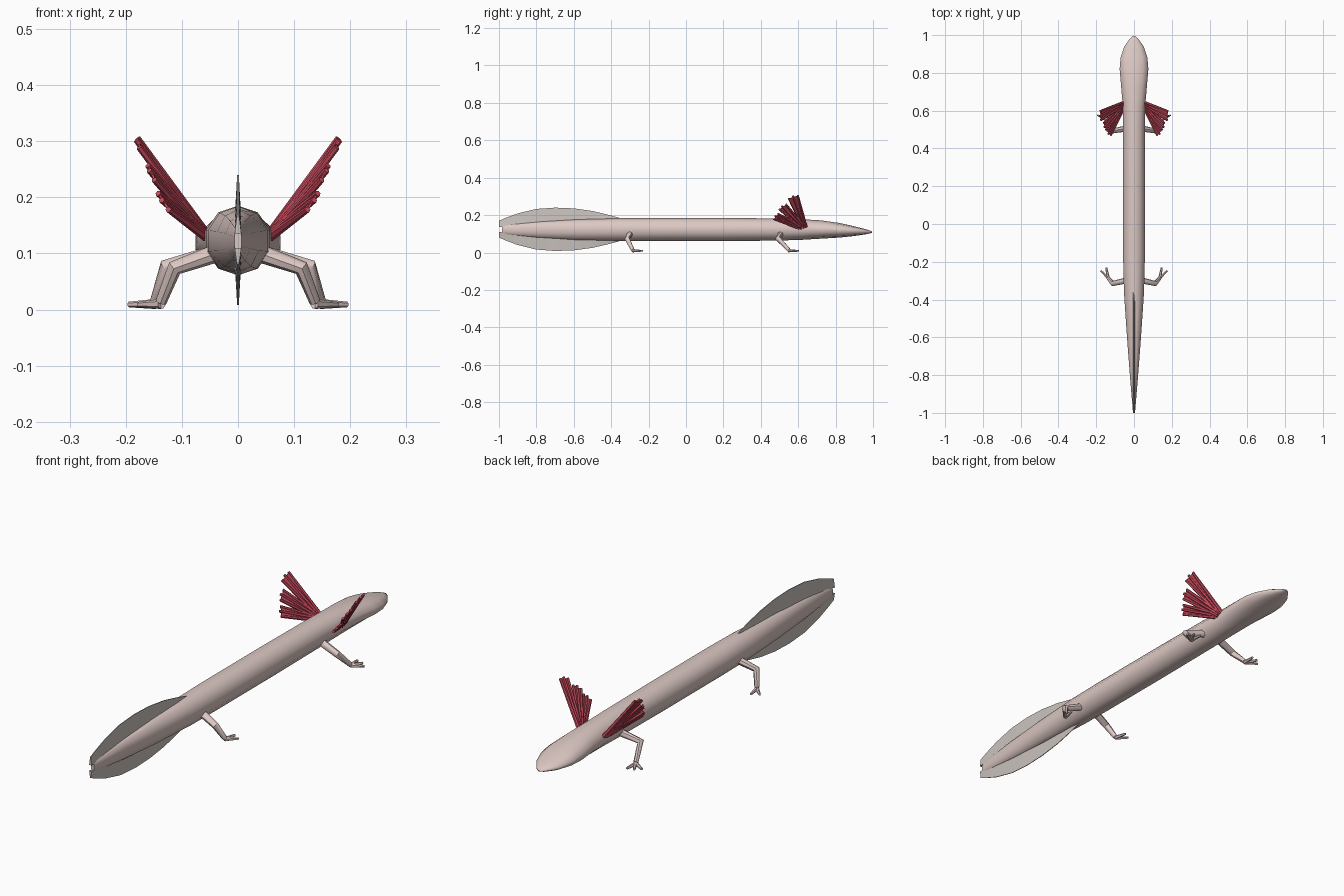
import bpy, bmesh
from math import cos, sin, pi, radians
from mathutils import Vector

if "Cube" in bpy.data.objects:
    bpy.data.objects.remove(bpy.data.objects["Cube"])


def material(name, rgb):
    m = bpy.data.materials.new(name)
    m.diffuse_color = (*rgb, 1)
    m.use_nodes = True
    m.node_tree.nodes["Principled BSDF"].inputs["Base Color"].default_value = m.diffuse_color
    return m


SKIN = material("pale_skin", (0.72, 0.58, 0.55))
FIN = material("fin_skin", (0.60, 0.55, 0.52))
RED = material("gill_red", (0.58, 0.07, 0.11))


def finish(name, bm, mat, angle=45):
    bmesh.ops.recalc_face_normals(bm, faces=bm.faces)
    me = bpy.data.meshes.new(name)
    bm.to_mesh(me)
    bm.free()
    ob = bpy.data.objects.new(name, me)
    bpy.context.collection.objects.link(ob)
    me.materials.append(mat)
    bpy.ops.object.select_all(action='DESELECT')
    ob.select_set(True)
    bpy.context.view_layer.objects.active = ob
    bpy.ops.object.shade_smooth_by_angle(angle=radians(angle))
    return ob


def skin_rings(bm, rings):
    """Bridge a list of vertex-position rings and cap both ends."""
    vs = [[bm.verts.new(p) for p in r] for r in rings]
    n = len(vs[0])
    for a, b in zip(vs, vs[1:]):
        for i in range(n):
            j = (i + 1) % n
            bm.faces.new((a[i], a[j], b[j], b[i]))
    bm.faces.new(vs[0])
    bm.faces.new(vs[-1])


def tube(bm, pts, radii, n=8):
    """Tapered tube through points, with mitred joints."""
    pts = [Vector(p) for p in pts]
    rings = []
    for i, p in enumerate(pts):
        d = (pts[min(i + 1, len(pts) - 1)] - pts[max(i - 1, 0)]).normalized()
        ref = Vector((0, 1, 0)) if abs(d.y) < 0.8 else Vector((0, 0, 1))
        u = d.cross(ref).normalized()
        v = d.cross(u)
        rings.append([p + radii[i] * (cos(2 * pi * k / n) * u + sin(2 * pi * k / n) * v)
                      for k in range(n)])
    skin_rings(bm, rings)


# Body: y, half width, bottom z, top z
body = [(-0.985, 0.007, 0.095, 0.148), (-0.8, 0.023, 0.078, 0.166), (-0.6, 0.039, 0.066, 0.178),
        (-0.36, 0.056, 0.061, 0.184), (-0.2, 0.060, 0.061, 0.185), (0.2, 0.060, 0.061, 0.185),
        (0.5, 0.060, 0.064, 0.182), (0.62, 0.062, 0.068, 0.178), (0.72, 0.071, 0.074, 0.172),
        (0.82, 0.080, 0.080, 0.158), (0.88, 0.075, 0.086, 0.145), (0.94, 0.054, 0.094, 0.130),
        (0.98, 0.024, 0.101, 0.119), (0.995, 0.008, 0.106, 0.112)]
bm = bmesh.new()
N = 10
skin_rings(bm, [[(w * sin(2 * pi * k / N), y, (lo + hi) / 2 + (hi - lo) / 2 * cos(2 * pi * k / N))
                 for k in range(N)] for y, w, lo, hi in body])
finish("body", bm, SKIN, 60)

# Tail fins: y, root z, edge z; lower fin reflects the upper one
fin = [(-0.35, 0.175, 0.184), (-0.42, 0.17, 0.203), (-0.5, 0.165, 0.222), (-0.6, 0.16, 0.236),
       (-0.7, 0.155, 0.240), (-0.8, 0.15, 0.233), (-0.9, 0.145, 0.209), (-0.96, 0.14, 0.187),
       (-1.0, 0.135, 0.170)]
for name, flip in (("upper_tail_fin", False), ("lower_tail_fin", True)):
    bm = bmesh.new()
    rings = []
    for y, root, edge in fin:
        if flip:
            root, edge = 0.245 - root, 0.250 - edge - (y + 1) * 0.006
        edge = max(edge, 0.002)
        rings.append([(-0.006, y, root), (-0.0015, y, edge), (0.0015, y, edge), (0.006, y, root)])
    skin_rings(bm, rings)
    finish(name, bm, FIN)

# Legs: hip, knee, ankle, toe spread
legs = {"front": ((0.045, 0.505, 0.098), (0.128, 0.490, 0.076), (0.147, 0.550, 0.014), (-32, 0, 32)),
        "hind": ((0.045, -0.300, 0.098), (0.113, -0.315, 0.074), (0.137, -0.285, 0.014), (-18, 18))}
# Gill plumes: root and tip
plumes = [((0.058, 0.635, 0.135), (0.181, 0.572, 0.302)),
          ((0.060, 0.625, 0.134), (0.158, 0.513, 0.248)),
          ((0.060, 0.612, 0.134), (0.136, 0.475, 0.195))]

for side, s in (("right", 1), ("left", -1)):
    def m(p):
        return Vector((p[0] * s, p[1], p[2]))

    for kind, (hip, knee, ankle, spread) in legs.items():
        bm = bmesh.new()
        tube(bm, [m(hip), m(knee), m(ankle)], [0.016, 0.014, 0.010])
        for a in spread:
            t = radians(62 - a)
            tip = Vector(ankle) + Vector((0.055 * cos(t), 0.055 * sin(t), -0.005))
            root = Vector(ankle) - Vector((0, 0, 0.004))
            tube(bm, [m(root), m(tip)], [0.009, 0.005], 6)
        finish(f"{side}_{kind}_leg", bm, SKIN)

    for i, (root, tip) in enumerate(plumes):
        bm = bmesh.new()
        a, b = Vector(root), Vector(tip)
        d = (b - a).normalized()
        thick = d.cross(Vector((0, 1, 0.25))).normalized()
        wide = thick.cross(d).normalized()
        # flat blade, widening to the tip
        half = 0.030 - 0.003 * i
        skin_rings(bm, [[m(p + wide * w * x + thick * t * z) for x, z in
                         ((-1, -1), (1, -1), (1, 1), (-1, 1))]
                        for p, w, t in ((a, 0.012, 0.003), (b - d * 0.008, half, 0.002))])
        # stem and outer filaments forming the ridges
        for x in (-1, 0, 1):
            end = b + wide * x * half * 0.85 - d * 0.006 * abs(x)
            tube(bm, [m(a + wide * x * 0.008), m(end)], [0.008, 0.0055], 6)
        finish(f"{side}_gill_{i + 1}", bm, RED, 30)
